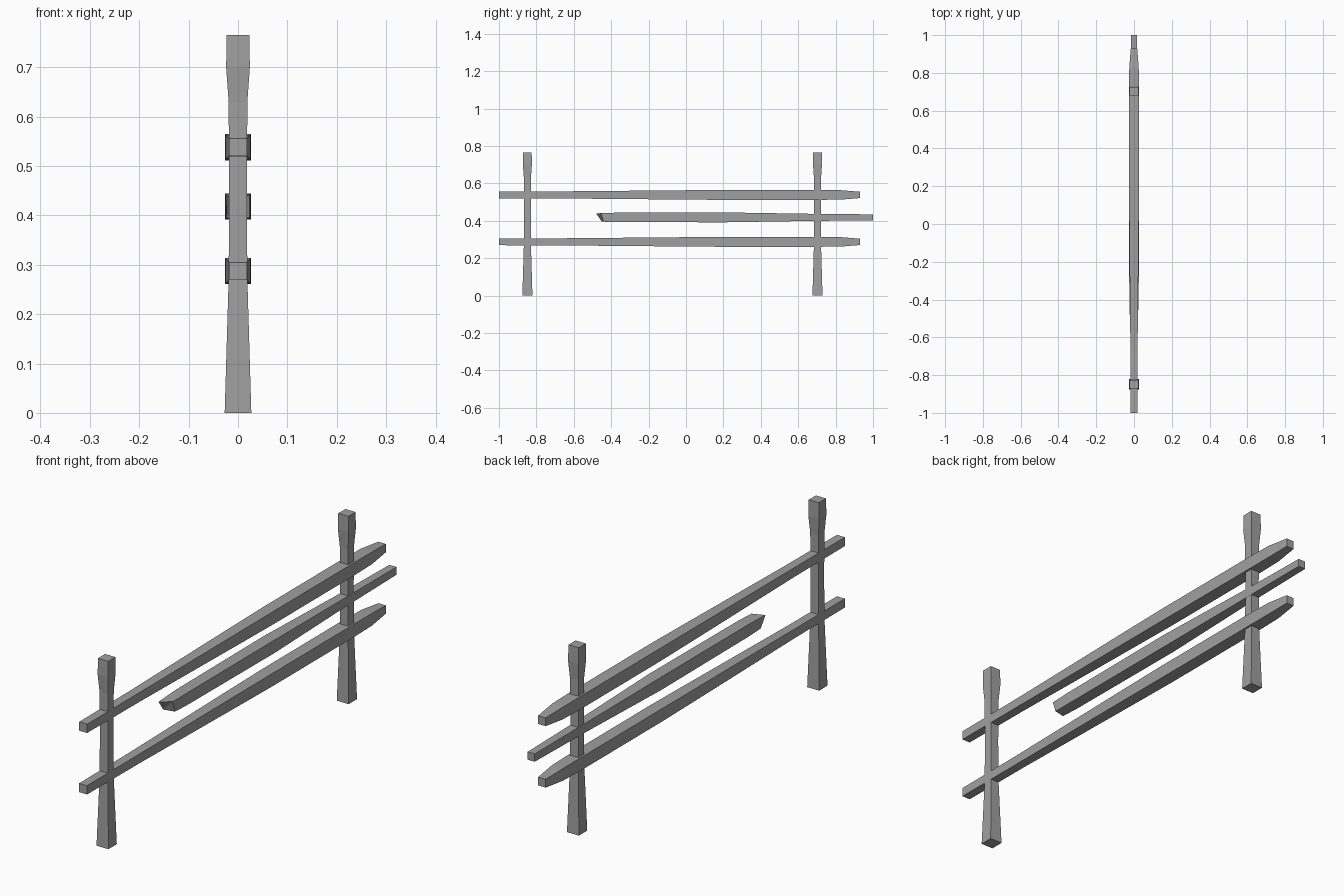
import bpy
import bmesh
from mathutils import Vector

if "Cube" in bpy.data.objects:
    bpy.data.objects.remove(bpy.data.objects["Cube"], do_unlink=True)

wood = bpy.data.materials.new("weathered grey")
wood.use_nodes = True
grey = (0.35, 0.35, 0.35, 1)
wood.diffuse_color = grey
bsdf = next(n for n in wood.node_tree.nodes if n.type == "BSDF_PRINCIPLED")
bsdf.inputs["Base Color"].default_value = grey

CORNERS = [(-1, -1), (1, -1), (1, 1), (-1, 1)]


def beam(name, stations, place, splinter=None):
    """Loft square sections (position, half width) along a beam."""
    bm = bmesh.new()
    rings = []
    for pos, half in stations:
        rings.append([bm.verts.new(place(pos, a * half, b * half)) for a, b in CORNERS])
    if splinter:
        for vert, shift in zip(rings[0], splinter):
            vert.co += Vector(shift)
    for low, high in zip(rings, rings[1:]):
        for i in range(4):
            j = (i + 1) % 4
            bm.faces.new((low[i], low[j], high[j], high[i]))
    bm.faces.new(rings[0][::-1])
    bm.faces.new(rings[-1])
    if splinter:
        bmesh.ops.triangulate(bm, faces=[f for f in bm.faces if all(v in rings[0] for v in f.verts)])
    bmesh.ops.recalc_face_normals(bm, faces=bm.faces)
    mesh = bpy.data.meshes.new(name)
    bm.to_mesh(mesh)
    bm.free()
    mesh.materials.append(wood)
    obj = bpy.data.objects.new(name, mesh)
    bpy.context.scene.collection.objects.link(obj)
    return obj


# Upright posts, waisted in the middle
post = [(0, 0.027), (0.27, 0.019), (0.45, 0.018), (0.63, 0.019), (0.7, 0.024), (0.765, 0.023)]
for name, y in (("front_post", -0.848), ("back_post", 0.703)):
    beam(name, post, lambda z, a, b, y=y: (a, y + b, z))

# Full-length rails, thicker toward the back
rail = [(-1, 0.018), (-0.67, 0.019), (0, 0.025), (0.2, 0.0265),
        (0.7, 0.0265), (0.83, 0.025), (0.93, 0.017)]
for name, z in (("lower_rail", 0.287), ("upper_rail", 0.538)):
    beam(name, rail, lambda y, a, b, z=z: (a, y, z + b))

# Broken middle rail with a splintered front end
broken = [(-0.44, 0.023), (-0.37, 0.025), (0.2, 0.0265), (0.67, 0.019), (1, 0.016)]
beam("broken_rail", broken, lambda y, a, b: (a, y, 0.418 + b),
     splinter=[(0, -0.01, 0), (0, 0, 0), (0, -0.015, 0), (0, -0.04, -0.003)])
